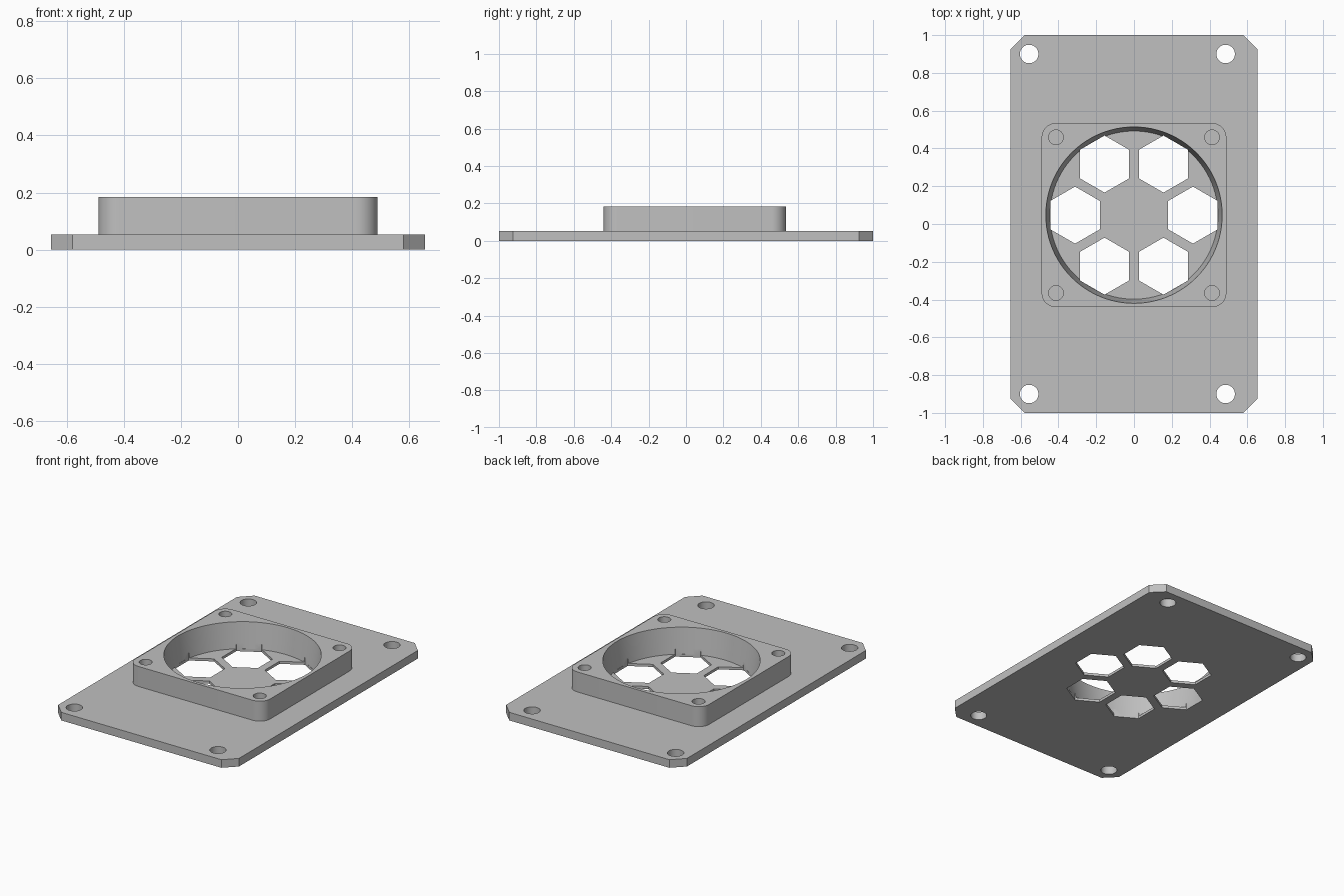
import bpy, bmesh
from math import sin, cos, pi, radians

if "Cube" in bpy.data.objects:
    bpy.data.objects.remove(bpy.data.objects["Cube"], do_unlink=True)

PLATE_TOP, TOP, FLOOR = 0.053, 0.184, 0.017
FAN_Y = 0.047

grey = bpy.data.materials.new("light_grey")
grey.use_nodes = True
grey.diffuse_color = (0.53, 0.53, 0.53, 1)
grey.node_tree.nodes["Principled BSDF"].inputs["Base Color"].default_value = (0.53, 0.53, 0.53, 1)


def prism(name, points, z0, z1):
    """Extrude an outline straight up from z0 to z1."""
    bm = bmesh.new()
    face = bm.faces.new([bm.verts.new((x, y, z0)) for x, y in points])
    ext = bmesh.ops.extrude_face_region(bm, geom=[face])["geom"]
    verts = [v for v in ext if isinstance(v, bmesh.types.BMVert)]
    bmesh.ops.translate(bm, verts=verts, vec=(0, 0, z1 - z0))
    return finish(name, bm)


def finish(name, bm):
    bmesh.ops.recalc_face_normals(bm, faces=bm.faces)
    mesh = bpy.data.meshes.new(name)
    bm.to_mesh(mesh)
    bm.free()
    mesh.materials.append(grey)
    obj = bpy.data.objects.new(name, mesh)
    bpy.context.collection.objects.link(obj)
    return obj


def polygon(cx, cy, r, n, turn=0):
    return [(cx + r * cos(turn + 2 * pi * i / n), cy + r * sin(turn + 2 * pi * i / n))
            for i in range(n)]


def corner_outline(cx, cy, hx, hy, r, steps):
    """Rectangle with its corners rounded, or chamfered when steps is 1."""
    pts = []
    for k, (sx, sy) in enumerate([(1, 1), (-1, 1), (-1, -1), (1, -1)]):
        for i in range(steps + 1):
            a = pi / 2 * (k + i / steps)
            pts.append((cx + sx * (hx - r) + r * cos(a), cy + sy * (hy - r) + r * sin(a)))
    return pts


def cut(obj, cutters):
    """Subtract each cutter from the part."""
    bpy.context.view_layer.objects.active = obj
    for c in cutters:
        mod = obj.modifiers.new("cut", 'BOOLEAN')
        mod.operation, mod.solver, mod.object = 'DIFFERENCE', 'EXACT', c
        bpy.ops.object.modifier_apply(modifier=mod.name)


# Main parts
plate = prism("mounting_plate", corner_outline(0, 0, 0.655, 1, 0.075, 1), 0, PLATE_TOP)
housing = prism("fan_housing", corner_outline(0, FAN_Y, 0.489, 0.487, 0.075, 10), PLATE_TOP, TOP)

# Tapered fan bore, running a little past the top at the same slope
slope = (0.467 - 0.445) / (TOP - FLOOR)
depth = TOP - FLOOR + 0.02
bm = bmesh.new()
bmesh.ops.create_cone(bm, cap_ends=True, segments=96, radius1=0.445,
                      radius2=0.445 + slope * depth, depth=depth)
bmesh.ops.translate(bm, verts=bm.verts, vec=(0, FAN_Y, FLOOR + depth / 2))
bore = finish("bore_cutter", bm)

# Plate holes; the right-hand pair sits further in from the edge
plate_holes = [prism("plate_hole_cutter", polygon(x, y, 0.049, 40), -0.1, 0.1)
               for x in (-0.555, 0.485) for y in (-0.9, 0.9)]

# Ring of six hexagonal vents
vents = [prism("vent_cutter",
               polygon(0.312 * cos(radians(a)), FAN_Y + 0.312 * sin(radians(a)), 0.151, 6, pi / 6),
               -0.1, 0.1)
         for a in range(0, 360, 60)]

# Fan screw holes, ending on the plate
screw_holes = [prism("screw_hole_cutter", polygon(sx * 0.413, FAN_Y + sy * 0.412, 0.039, 32), 0, 0.3)
               for sx in (-1, 1) for sy in (-1, 1)]

cut(plate, [bore] + plate_holes + vents)
cut(housing, [bore] + screw_holes)

for c in [bore] + plate_holes + vents + screw_holes:
    bpy.data.objects.remove(c, do_unlink=True)

# Smooth the round walls, keep the edges crisp
for obj in (plate, housing):
    bpy.ops.object.select_all(action='DESELECT')
    obj.select_set(True)
    bpy.context.view_layer.objects.active = obj
    bpy.ops.object.shade_smooth_by_angle(angle=radians(30))
